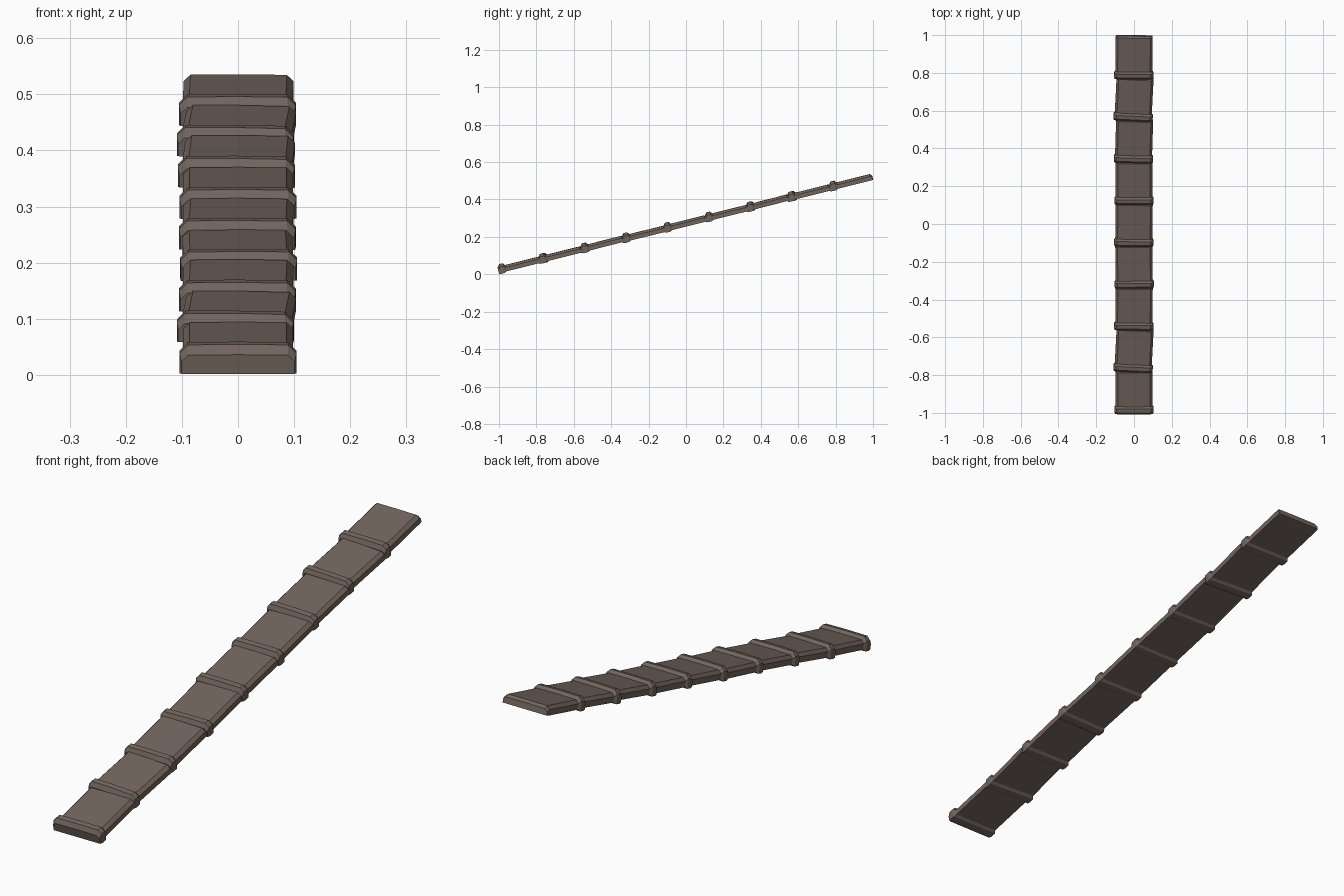
import bpy, bmesh, math
from mathutils import Matrix

if "Cube" in bpy.data.objects:
    bpy.data.objects.remove(bpy.data.objects["Cube"])

mat = bpy.data.materials.new("brown clay")
mat.diffuse_color = (0.165, 0.128, 0.110, 1)
mat.use_nodes = True
mat.node_tree.nodes["Principled BSDF"].inputs["Base Color"].default_value = mat.diffuse_color

PITCH = math.radians(13.9)

# tile stations: distance along, half width, bottom, top, edge chamfer
STATIONS = [
    (0.000, 0.101, -0.004, 0.030, 0.012),
    (0.012, 0.104, -0.006, 0.046, 0.015),
    (0.032, 0.104, -0.006, 0.046, 0.015),
    (0.042, 0.098, 0.000, 0.034, 0.012),
    (0.226, 0.098, 0.000, 0.034, 0.012),
    (0.235, 0.097, 0.001, 0.024, 0.010),
]


def ridge_tile(i, y, z, yaw, pitch):
    bm = bmesh.new()
    rings = []
    for s, w, b, t, c in STATIONS:
        pts = [(-w, b), (w, b), (w, t - c), (w - c, t), (0, t + 0.001), (c - w, t), (-w, t - c)]
        rings.append([bm.verts.new((px, s, pz)) for px, pz in pts])
    n = len(rings[0])
    for a, b in zip(rings, rings[1:]):
        for k in range(n):
            bm.faces.new((a[k], a[(k + 1) % n], b[(k + 1) % n], b[k]))
    bm.faces.new(rings[0])
    bm.faces.new(rings[-1])
    bmesh.ops.recalc_face_normals(bm, faces=bm.faces)
    # yaw about the tile's middle, then lay it on the slope
    mid = Matrix.Translation((0, 0.115, 0))
    m = (Matrix.Translation((0, y, z)) @ Matrix.Rotation(PITCH + pitch, 4, 'X')
         @ mid @ Matrix.Rotation(yaw, 4, 'Z') @ mid.inverted())
    bm.transform(m)
    me = bpy.data.meshes.new("ridge_tile")
    bm.to_mesh(me)
    bm.free()
    me.materials.append(mat)
    ob = bpy.data.objects.new("ridge_tile_%d" % (i + 1), me)
    bpy.context.collection.objects.link(ob)


# row of slightly uneven tiles climbing the slope
YAW = [0, -0.05, -0.012, 0.012, -0.012, 0.0, -0.03, -0.05, -0.01]
TILT = [0, 0, 0.006, -0.004, 0, 0, 0.008, 0, 0]
for i in range(9):
    ridge_tile(i, -1 + 0.2215 * i, 0.006 + 0.0552 * i, YAW[i], TILT[i])
